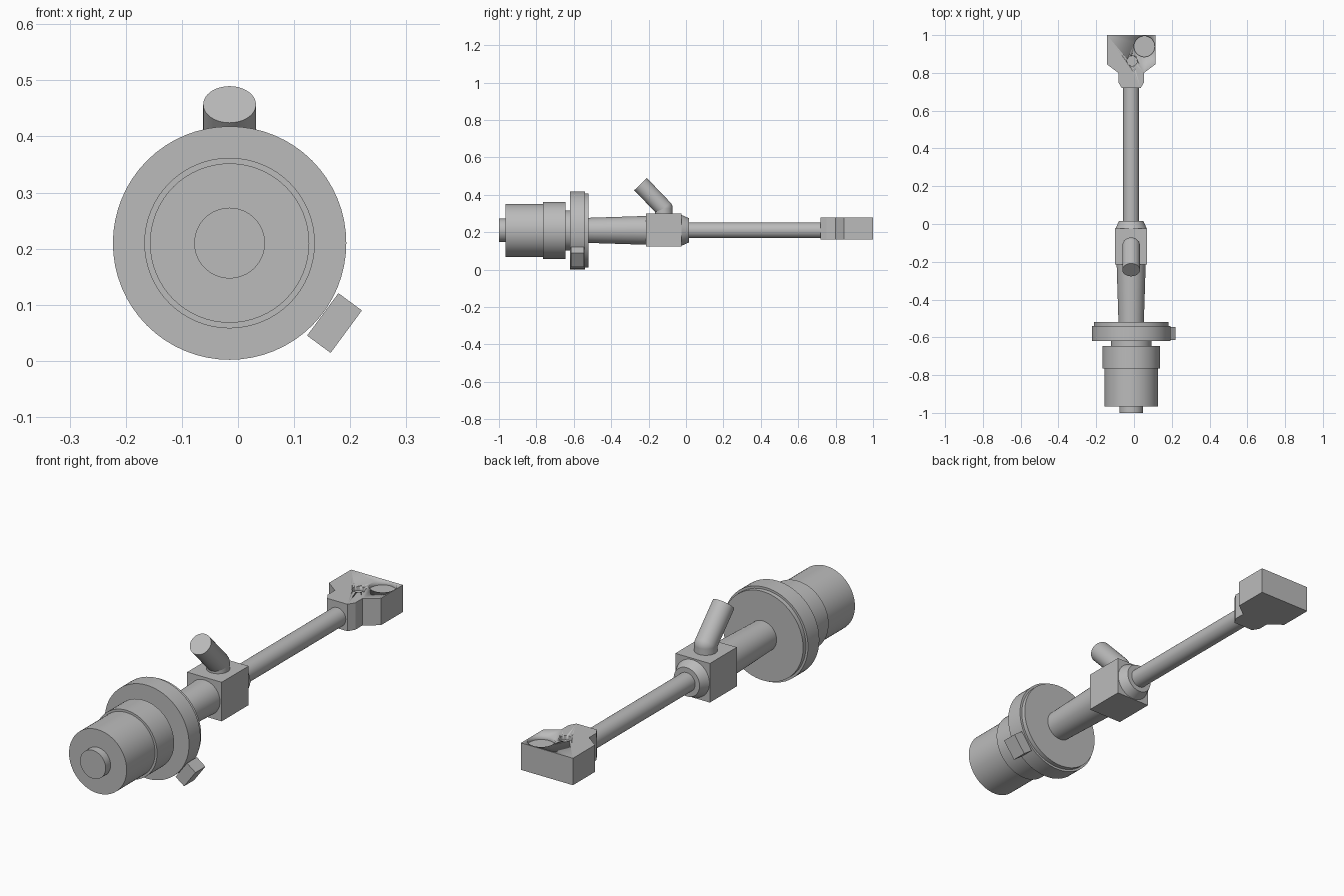
import bpy, bmesh, math
from mathutils import Vector, Matrix

if "Cube" in bpy.data.objects:
    bpy.data.objects.remove(bpy.data.objects["Cube"], do_unlink=True)

AXIS_X, AXIS_Z = -0.015, 0.21
SIDES = 64

metal = bpy.data.materials.new("grey metal")
metal.use_nodes = True
GREY = (0.5, 0.5, 0.5, 1)
metal.diffuse_color = GREY
metal.node_tree.nodes["Principled BSDF"].inputs["Base Color"].default_value = GREY


def finish(name, bm):
    """Turn a bmesh into a shaded object."""
    bmesh.ops.recalc_face_normals(bm, faces=bm.faces)
    mesh = bpy.data.meshes.new(name)
    bm.to_mesh(mesh)
    bm.free()
    mesh.materials.append(metal)
    obj = bpy.data.objects.new(name, mesh)
    bpy.context.collection.objects.link(obj)
    bpy.ops.object.select_all(action='DESELECT')
    obj.select_set(True)
    bpy.context.view_layer.objects.active = obj
    bpy.ops.object.shade_smooth_by_angle(angle=math.radians(30))
    return obj


def rod(name, start, end, r1, r2=None):
    """Cylinder or cone between two points."""
    a, b = Vector(start), Vector(end)
    turn = (b - a).to_track_quat('Z', 'Y').to_matrix().to_4x4()
    bm = bmesh.new()
    bmesh.ops.create_cone(bm, cap_ends=True, segments=SIDES, radius1=r1,
                          radius2=r1 if r2 is None else r2, depth=(b - a).length,
                          matrix=Matrix.Translation((a + b) / 2) @ turn)
    return finish(name, bm)


def axial(name, y1, y2, r1, r2=None):
    """Round part on the main axis."""
    return rod(name, (AXIS_X, y1, AXIS_Z), (AXIS_X, y2, AXIS_Z), r1, r2)


def box(name, centre, size, tilt=0):
    bm = bmesh.new()
    bmesh.ops.create_cube(bm, size=1, matrix=Matrix.Translation(centre)
                          @ Matrix.Rotation(tilt, 4, 'Y')
                          @ Matrix.Diagonal((*size, 1)))
    return finish(name, bm)


# Drive end, flange and tubes along the axis
axial("end_shaft", -1.0, -0.96, 0.063)
axial("drive_body", -0.965, -0.765, 0.142)
axial("drive_collar", -0.765, -0.645, 0.152)
axial("flange_neck", -0.65, -0.615, 0.107)
axial("flange_disc", -0.62, -0.54, 0.208)
axial("flange_step", -0.54, -0.52, 0.198)
axial("rear_tube", -0.525, -0.21, 0.067, 0.077)
axial("block_collar", -0.025, 0.017, 0.083, 0.064)
axial("long_rod", 0.01, 0.725, 0.042)

# Middle block and small clamp on the flange rim
box("middle_block", (AXIS_X, -0.12, 0.212), (0.17, 0.19, 0.174))
box("flange_clamp", (0.172, -0.58, 0.0675), (0.094, 0.07, 0.052), math.radians(-53.6))

# Bent handle
elbow = (AXIS_X, -0.118, 0.327)
rod("handle_stub", (AXIS_X, -0.118, 0.29), elbow, 0.047)
rod("handle_arm", elbow, (AXIS_X, -0.243, 0.457), 0.047)
bm = bmesh.new()
bmesh.ops.create_uvsphere(bm, u_segments=SIDES, v_segments=32, radius=0.047,
                          matrix=Matrix.Translation(elbow))
finish("handle_elbow", bm)

# Head plate: mirrored half outline, extruded upwards
half = [(0.05, 0.72), (0.068, 0.75), (0.068, 0.8), (0.128, 0.845), (0.128, 1.0)]
outline = half + [(-x, y) for x, y in reversed(half)]
bm = bmesh.new()
face = bm.faces.new([bm.verts.new((AXIS_X + x, y, 0.16)) for x, y in outline])
top = bmesh.ops.extrude_face_region(bm, geom=[face])["geom"]
bmesh.ops.translate(bm, vec=(0, 0, 0.12),
                    verts=[v for v in top if isinstance(v, bmesh.types.BMVert)])
head = finish("head_plate", bm)

# Two shallow round pockets in the head
for label, x, y, r in (("large", 0.055, 0.94, 0.055), ("small", -0.01, 0.863, 0.027)):
    cutter = rod(label + "_pocket_cutter", (x, y, 0.262), (x, y, 0.32), r)
    cutter.hide_render = True
    cutter.hide_viewport = True
    cut = head.modifiers.new(label + "_pocket", 'BOOLEAN')
    cut.operation = 'DIFFERENCE'
    cut.solver = 'EXACT'
    cut.object = cutter
